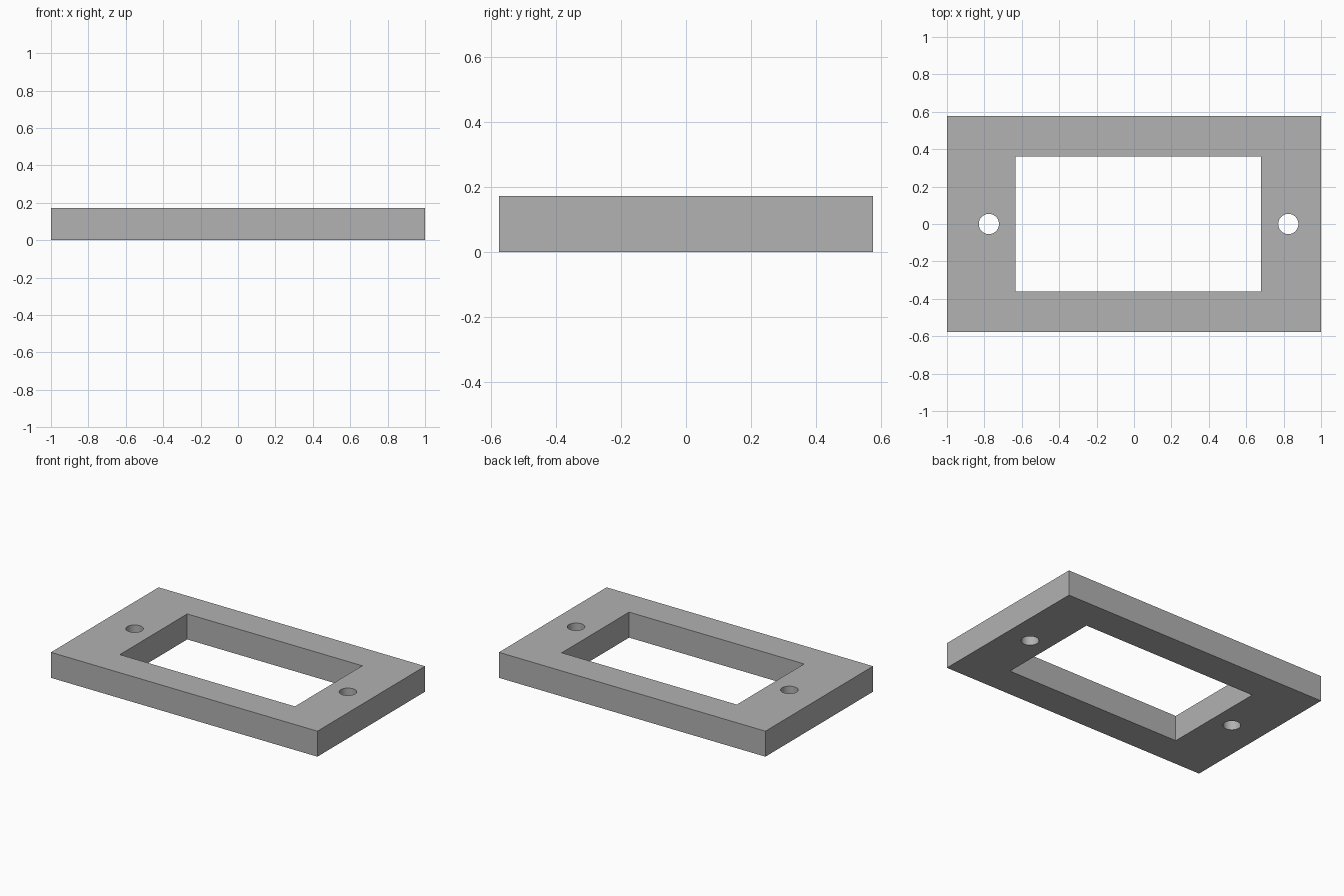
import bpy
import math

cube = bpy.data.objects.get("Cube")
if cube:
    bpy.data.objects.remove(cube, do_unlink=True)

LENGTH, DEPTH, HEIGHT = 2.0, 1.154, 0.173
WINDOW_X, WINDOW_SIZE = 0.023, (1.314, 0.722)
HOLE_XS, HOLE_RADIUS = (-0.776, 0.825), 0.054

grey = bpy.data.materials.new("plain grey")
grey.use_nodes = True
colour = (0.445, 0.445, 0.445, 1)
grey.diffuse_color = colour
grey.node_tree.nodes["Principled BSDF"].inputs["Base Color"].default_value = colour


def box(name, x, size):
    bpy.ops.mesh.primitive_cube_add(size=1, location=(x, 0, HEIGHT / 2))
    obj = bpy.context.object
    obj.name = name
    obj.scale = size
    bpy.ops.object.transform_apply(location=True, rotation=False, scale=True)
    obj.data.materials.append(grey)
    return obj


def cut(target, cutter):
    """Subtract the cutter from the target, then discard it."""
    cutter.hide_render = True
    mod = target.modifiers.new("cut", "BOOLEAN")
    mod.operation = "DIFFERENCE"
    mod.solver = "EXACT"
    mod.object = cutter
    bpy.context.view_layer.objects.active = target
    bpy.ops.object.modifier_apply(modifier=mod.name)
    bpy.data.objects.remove(cutter, do_unlink=True)


# Flat mounting plate
plate = box("mounting_plate", 0, (LENGTH, DEPTH, HEIGHT))

# Rectangular window, slightly off centre
cut(plate, box("window_cutter", WINDOW_X, (*WINDOW_SIZE, HEIGHT * 2)))

# Screw hole on each side of the window
for x in HOLE_XS:
    bpy.ops.mesh.primitive_cylinder_add(
        vertices=48, radius=HOLE_RADIUS, depth=HEIGHT * 2, location=(x, 0, HEIGHT / 2))
    hole = bpy.context.object
    hole.name = "screw_hole_cutter"
    hole.data.materials.append(grey)
    cut(plate, hole)

# Smooth hole walls, crisp plate edges
bpy.ops.object.select_all(action="DESELECT")
plate.select_set(True)
bpy.context.view_layer.objects.active = plate
bpy.ops.object.shade_smooth_by_angle(angle=math.radians(30))
